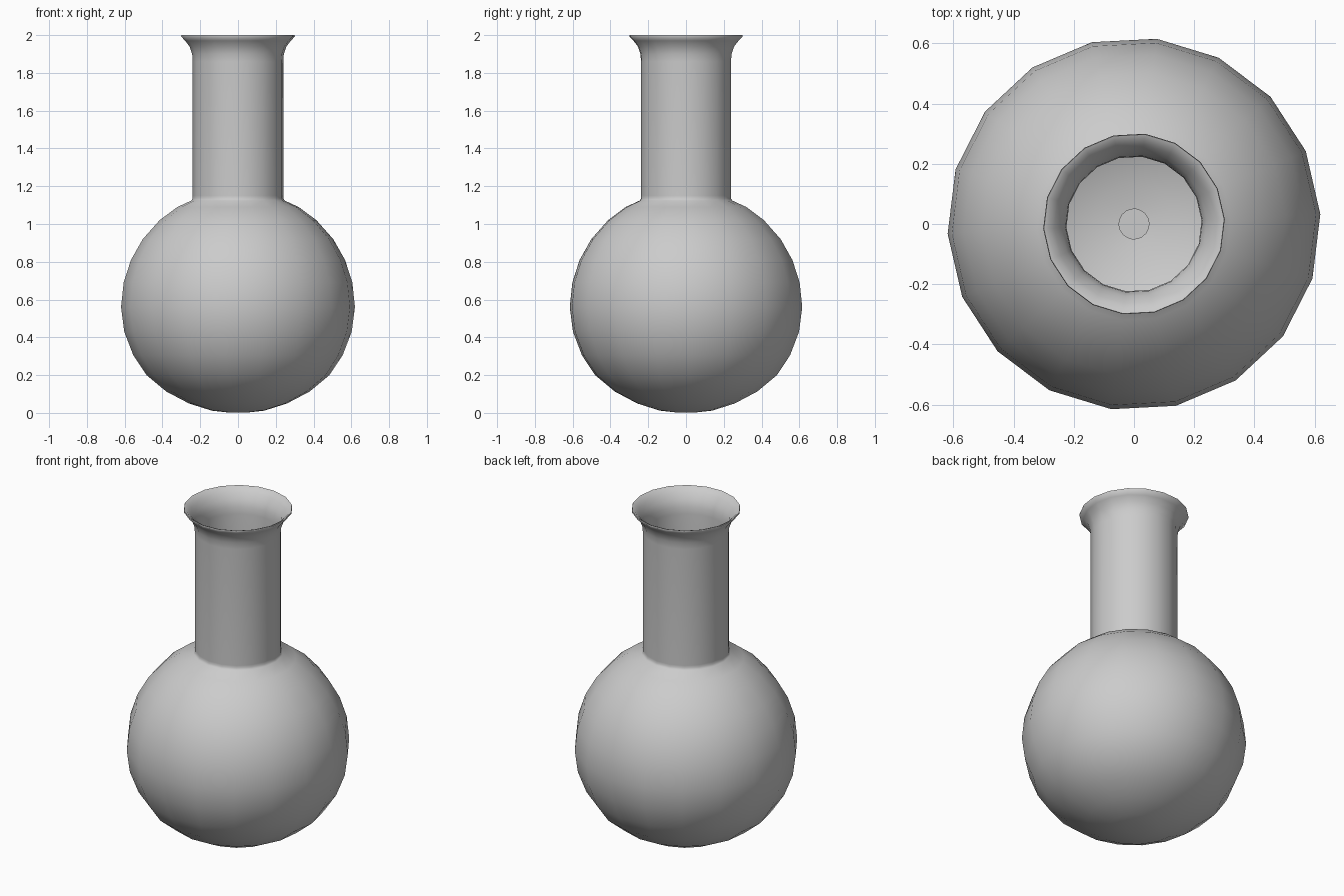
import bpy, bmesh
from math import radians, sqrt, cos, sin, tau

if "Cube" in bpy.data.objects:
    bpy.data.objects.remove(bpy.data.objects["Cube"])

SIDES, TURN, WALL = 18, radians(3), 0.015

# Bulb profile: round above, slightly flattened below
bulb = [(0.05, 0.002), (0.14, 0.012), (0.26, 0.05), (0.38, 0.113), (0.485, 0.2),
        (0.555, 0.305), (0.603, 0.43), (0.62, 0.56)]
bulb += [(sqrt(0.62**2 - (z - 0.56)**2), z) for z in (0.69, 0.81, 0.92, 1.02, 1.09)]
neck = [(0.247, 1.124), (0.24, 1.136), (0.24, 1.15), (0.24, 1.86), (0.243, 1.9),
        (0.257, 1.94), (0.28, 1.97), (0.302, 1.993), (0.3, 2.0)]
# Inside of the lip and neck, then the bulb wall offset inward
inner = [(0.287, 1.995), (0.265, 1.972), (0.242, 1.94), (0.228, 1.9), (0.225, 1.86),
         (0.225, 1.15), (0.228, 1.125)]
for r, z in reversed(bulb):
    s = 1 - WALL / 0.6
    inner.append((r * s, 0.56 + (z - 0.56) * s))
inner[-1] = (0.05, 0.016)
profile = bulb + neck + inner + [(0.05, 0.006)]

# Lathe the whole wall, capping both ends at the base
bm = bmesh.new()
rings = [[bm.verts.new((r * cos(TURN + tau * i / SIDES), r * sin(TURN + tau * i / SIDES), z))
          for i in range(SIDES)] for r, z in profile]
for a, b in zip(rings, rings[1:]):
    for i in range(SIDES):
        j = (i + 1) % SIDES
        bm.faces.new((a[i], a[j], b[j], b[i]))
bm.faces.new(rings[0][::-1])
bm.faces.new(rings[-1])
bmesh.ops.recalc_face_normals(bm, faces=bm.faces)
mesh = bpy.data.meshes.new("flask")
bm.to_mesh(mesh)
bm.free()
flask = bpy.data.objects.new("flask", mesh)
bpy.context.collection.objects.link(flask)

# Smooth shading with sharp lip and floor edges
flask.select_set(True)
bpy.context.view_layer.objects.active = flask
bpy.ops.object.shade_smooth_by_angle(angle=radians(60))
